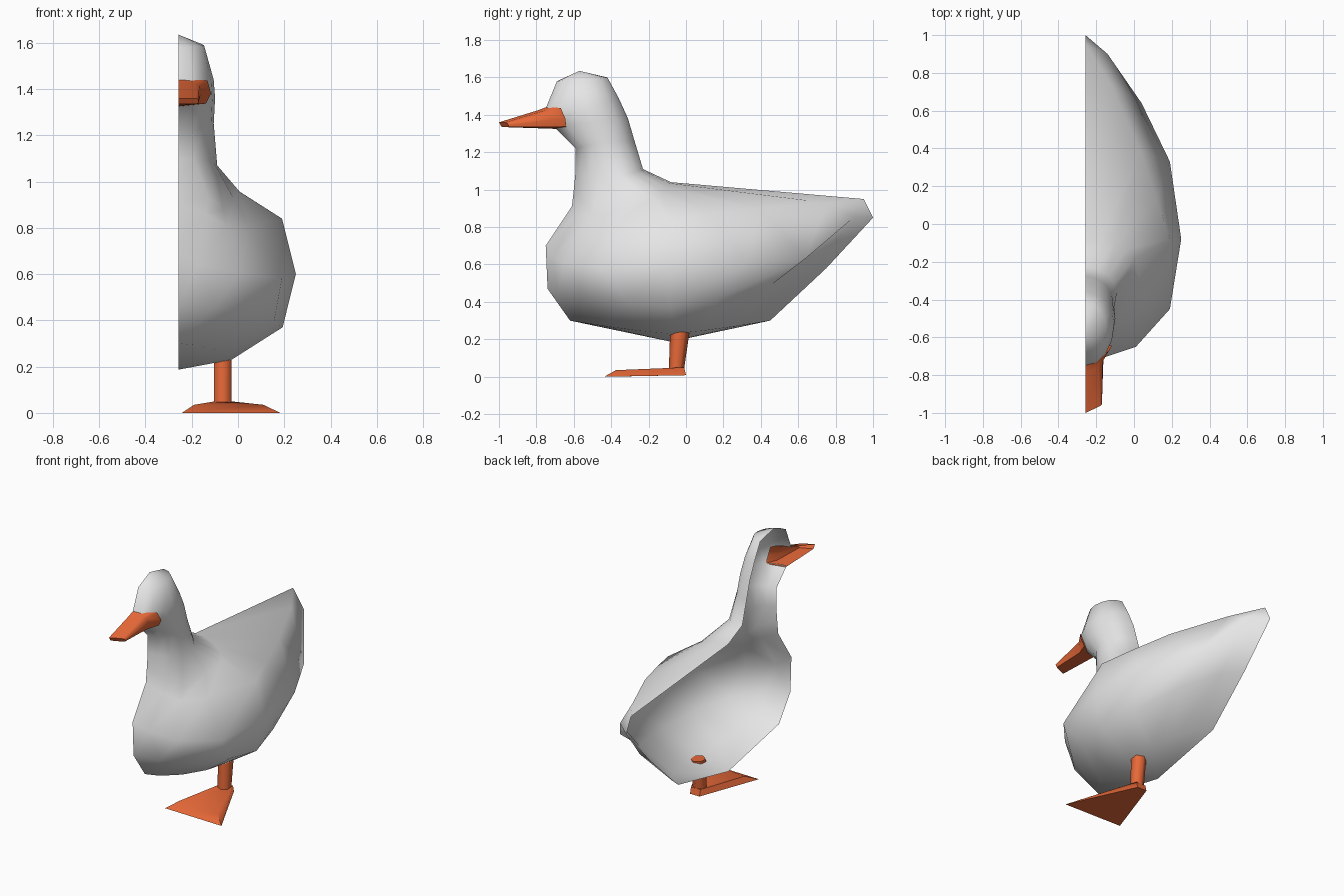
import bpy, bmesh, math

if "Cube" in bpy.data.objects:
    bpy.data.objects.remove(bpy.data.objects["Cube"])

CUT = -0.257  # x of the open cut plane


def material(name, rgb):
    m = bpy.data.materials.new(name)
    m.diffuse_color = (*rgb, 1)
    m.use_nodes = True
    m.node_tree.nodes["Principled BSDF"].inputs["Base Color"].default_value = m.diffuse_color
    return m


WHITE = material("feather_white", (0.79, 0.79, 0.79))
ORANGE = material("bill_orange", (0.8, 0.14, 0.04))


def make(name, bm, mat, angle):
    me = bpy.data.meshes.new(name)
    bm.to_mesh(me)
    bm.free()
    me.materials.append(mat)
    ob = bpy.data.objects.new(name, me)
    bpy.context.collection.objects.link(ob)
    bpy.context.view_layer.objects.active = ob
    ob.select_set(True)
    bpy.ops.object.shade_smooth_by_angle(angle=math.radians(angle))
    ob.select_set(False)
    return ob


def bridge(bm, a, b, closed=False, skip=0):
    n = len(a)
    for i in range(skip, n if closed else n - 1):
        j = (i + 1) % n
        bm.faces.new((a[i], a[j], b[j], b[i]))


STEPS = 8


def oval(fy, fz, fn, my, mz, w, by, bz, bn):
    """Half ring: front y z roundness, side y z width, back y z roundness."""
    pts = []
    for i in range(STEPS + 1):
        t = math.pi * i / STEPS
        ey, ez, e = (fy, fz, fn) if i <= STEPS / 2 else (by, bz, bn)
        d = abs(math.cos(t)) ** (2 / e)
        s = max(math.sin(t), 0) ** (2 / e) if 0 < i < STEPS else 0
        pts.append((CUT + w * s, my + (ey - my) * d, mz + (ez - mz) * d ** 1.3))
    return pts


# Body, neck and head: half rings from breast to tail, stacked upwards
WAIST = [(CUT, -0.75, 0.70), (-0.17, -0.71, 0.64), (0.01, -0.65, 0.605),
         (0.19, -0.45, 0.58), (0.25, -0.08, 0.60), (0.19, 0.33, 0.605),
         (0.04, 0.64, 0.633), (-0.14, 0.90, 0.854), (CUT, 1.0, 0.85)]
BACK = [(CUT, -0.61, 0.91), (-0.14, -0.59, 0.86), (-0.05, -0.53, 0.81),
        (0.05, -0.40, 0.81), (0.19, -0.08, 0.84), (0.125, 0.12, 0.87),
        (0.035, 0.385, 0.903), (-0.13, 0.75, 0.93), (CUT, 0.95, 0.95)]
SHOULDER = [(CUT, -0.60, 1.0), (-0.13, -0.56, 0.94), (-0.065, -0.50, 0.88),
            (-0.015, -0.32, 0.92), (0.008, -0.18, 0.955), (-0.03, -0.13, 0.98),
            (-0.10, -0.10, 1.01), (-0.18, -0.09, 1.035), (CUT, -0.08, 1.04)]
RINGS = [
    oval(-0.62, 0.30, 1.8, -0.08, 0.23, 0.23, 0.45, 0.30, 1.8),
    oval(-0.74, 0.47, 1.85, -0.08, 0.37, 0.45, 0.75, 0.58, 1.55),
    WAIST, BACK, SHOULDER,
    oval(-0.59, 1.10, 2, -0.36, 1.07, 0.167, -0.23, 1.11, 2),
    oval(-0.59, 1.22, 2, -0.44, 1.25, 0.152, -0.275, 1.26, 2),
    oval(-0.70, 1.33, 2, -0.50, 1.36, 0.158, -0.31, 1.38, 2),
    oval(-0.75, 1.435, 2, -0.53, 1.44, 0.152, -0.36, 1.49, 2),
    oval(-0.69, 1.58, 2, -0.55, 1.59, 0.11, -0.42, 1.60, 2),
]
bm = bmesh.new()
rows = [[bm.verts.new(p) for p in r] for r in RINGS]
for k, (a, b) in enumerate(zip(rows, rows[1:])):
    bridge(bm, a, b, skip=2 if k == 7 else 0)  # opening behind the bill
belly = bm.verts.new((CUT, -0.08, 0.187))
crown = bm.verts.new((CUT, -0.57, 1.635))
for i in range(STEPS):
    bm.faces.new((rows[0][i + 1], rows[0][i], belly))
    bm.faces.new((rows[-1][i], rows[-1][i + 1], crown))
make("body", bm, WHITE, 75)

# Bill: flat narrow blade flaring at the base, open on the cut plane
SECTIONS = [
    [(0, -1.0, 1.36), (0.075, -0.965, 1.36), (0.087, -0.955, 1.355),
     (0.087, -0.95, 1.345), (0.08, -0.95, 1.335), (0, -0.985, 1.335)],
    [(0, -0.79, 1.425), (0.07, -0.75, 1.425), (0.09, -0.73, 1.412),
     (0.095, -0.72, 1.375), (0.088, -0.725, 1.335), (0, -0.75, 1.327)],
    [(0, -0.75, 1.44), (0.08, -0.71, 1.44), (0.125, -0.67, 1.437),
     (0.14, -0.645, 1.38), (0.118, -0.64, 1.337), (0, -0.69, 1.325)],
]
bm = bmesh.new()
loops = [[bm.verts.new((CUT + x, y, z)) for x, y, z in r] for r in SECTIONS]
for a, b in zip(loops, loops[1:]):
    bridge(bm, a, b)
bm.faces.new(loops[0])
bmesh.ops.recalc_face_normals(bm, faces=bm.faces)
make("bill", bm, ORANGE, 60)

# Leg: tapered six-sided tube
bm = bmesh.new()
loops = []
for y, z, rx, ry in ((-0.052, 0.03, 0.043, 0.04), (-0.033, 0.24, 0.045, 0.052)):
    loops.append([bm.verts.new((-0.066 + rx * math.sin(k * math.pi / 3),
                                y + ry * math.cos(k * math.pi / 3), z))
                  for k in range(6)])
bridge(bm, loops[0], loops[1], True)
bm.faces.new(loops[1])
bmesh.ops.recalc_face_normals(bm, faces=bm.faces)
make("leg", bm, ORANGE, 65)

# Webbed foot: triangular wedge with sloping rim
bm = bmesh.new()
sole = [(-0.243, -0.425, 0), (0.183, -0.437, 0), (-0.03, 0.0, 0.008), (-0.10, 0.0, 0.008)]
top = [(-0.19, -0.35, 0.035), (0.11, -0.375, 0.035), (-0.03, -0.01, 0.05), (-0.10, -0.01, 0.05)]
sole, top = [[bm.verts.new(p) for p in r] for r in (sole, top)]
bridge(bm, sole, top, True)
bm.faces.new(top)
bm.faces.new(sole)
bmesh.ops.recalc_face_normals(bm, faces=bm.faces)
make("foot", bm, ORANGE, 60)
